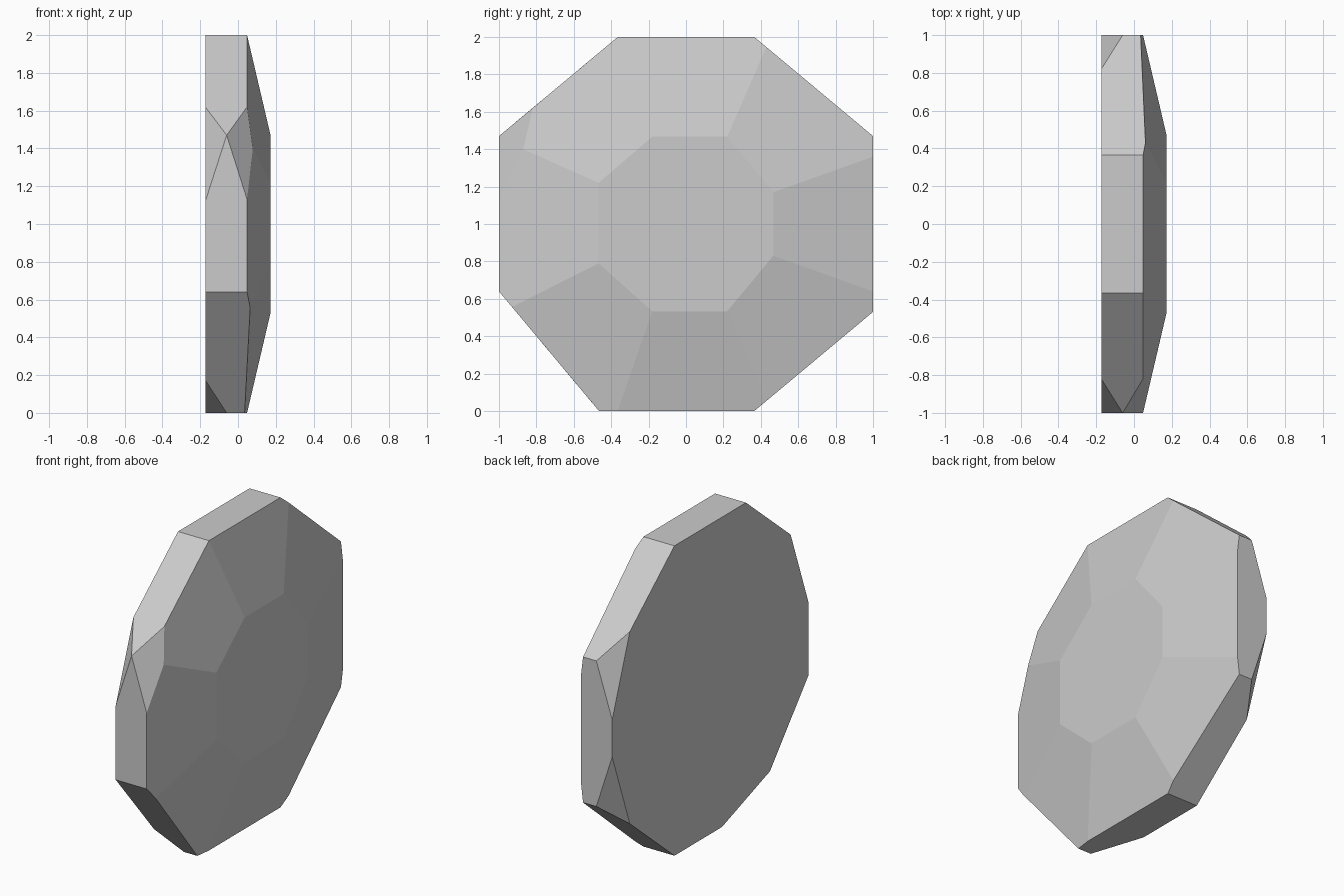
import bpy
import bmesh
from math import radians

cube = bpy.data.objects.get("Cube")
if cube:
    bpy.data.objects.remove(cube, do_unlink=True)

HALF = 0.173     # half thickness of the slab
RIM = 0.048      # where the front bevel meets the rim
CORNER = 0.035   # front end of an uncut rim corner
APEX = -0.06     # where the corner cuts meet the rim
TABLE = 0.467    # half size of the flat front table


def bevel_x(y, z):
    """Depth of the front bevel at a point of the outline."""
    outside = max(abs(y), abs(z)) - TABLE
    return HALF - max(outside, 0) * (HALF - RIM) / (1 - TABLE)


def mirrored(points):
    return points + [(y, -z) for y, z in points]


# Right half is the same above and below the middle
table = mirrored([(0.22, TABLE), (TABLE, 0.17)])
bevel = mirrored([(0.365, 1), (0.43, 0.946), (1, 0.36)])
corners = mirrored([(1, 0.47)])
apexes = list(corners)
back = mirrored([(0.365, 1), (0.82, 0.62), (1, 0.12)])

# Upper left quarter, with a corner cut on both sides
table += [(-0.18, TABLE), (-TABLE, 0.22)]
bevel += [(-0.365, 1), (-0.87, 0.4), (-1, 0.13)]
rim = [(-0.82, 0.62)]
apexes += [(-1, 0.47)]
back += [(-0.365, 1), (-0.82, 0.62), (-1, 0.12)]

# Lower left quarter, with a steeper slant
table += [(-0.18, -TABLE), (-TABLE, -0.21)]
bevel += [(-0.365, -1), (-0.93, -0.444), (-1, -0.36)]
corners += [(-0.465, -1)]
apexes += [(-0.465, -1)]
back += [(-0.12, -1), (-0.61, -0.827), (-1, -0.36)]

# Wrap all rings in one convex faceted stone
bm = bmesh.new()
for y, z in table + bevel:
    bm.verts.new((bevel_x(y, z), y, z + 1))
for x, ring in ((RIM, rim), (CORNER, corners), (APEX, apexes), (-HALF, back)):
    for y, z in ring:
        bm.verts.new((x, y, z + 1))
bmesh.ops.convex_hull(bm, input=bm.verts[:])
bmesh.ops.dissolve_limit(bm, angle_limit=radians(2.5),
                         verts=bm.verts[:], edges=bm.edges[:])
bmesh.ops.recalc_face_normals(bm, faces=bm.faces[:])

mesh = bpy.data.meshes.new("faceted_stone")
bm.to_mesh(mesh)
bm.free()
stone = bpy.data.objects.new("faceted_stone", mesh)
bpy.context.collection.objects.link(stone)

# Plain grey stone
grey = bpy.data.materials.new("stone_grey")
grey.use_nodes = True
colour = (0.6, 0.6, 0.6, 1)
grey.diffuse_color = colour
grey.node_tree.nodes["Principled BSDF"].inputs["Base Color"].default_value = colour
mesh.materials.append(grey)
